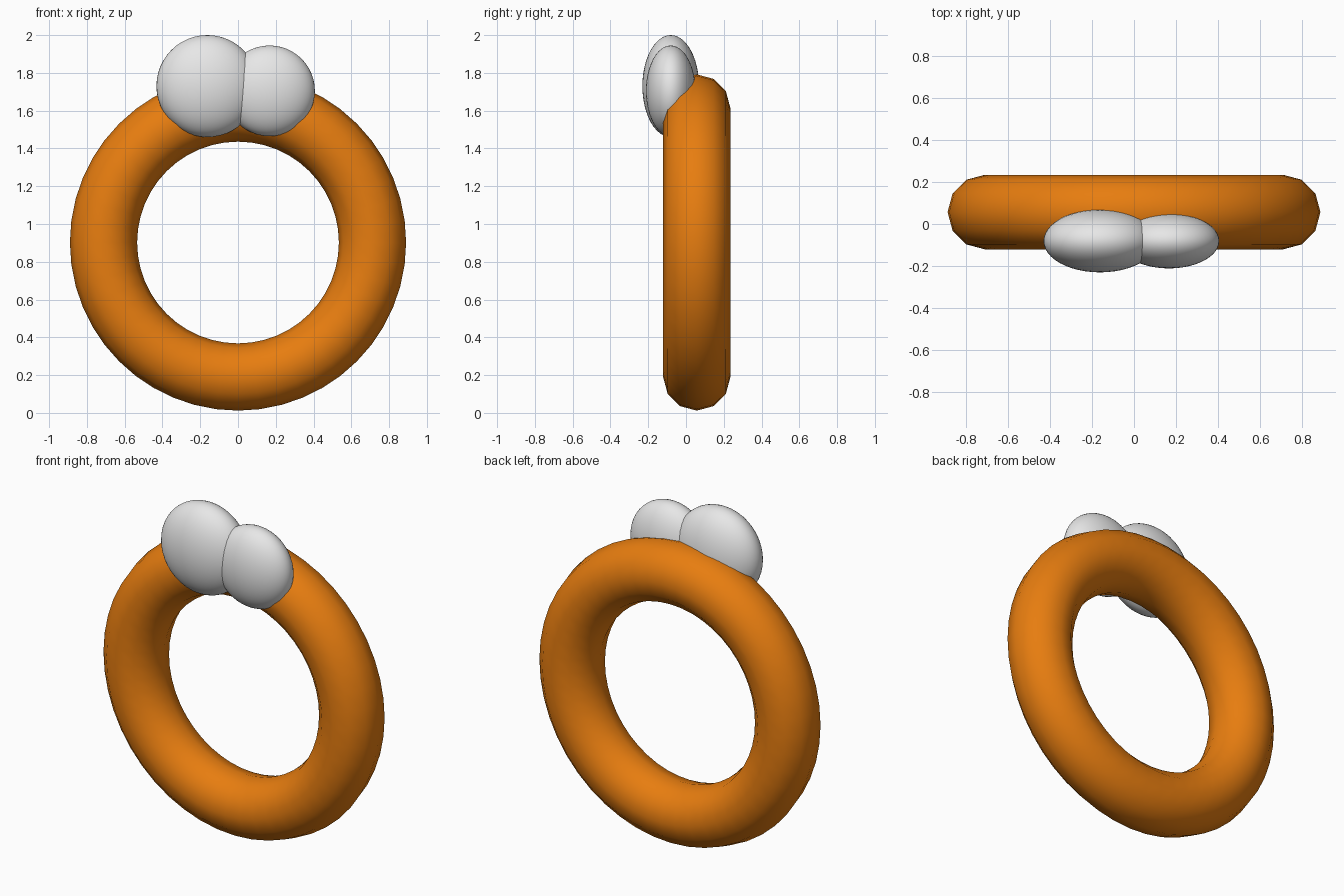
import bpy
import math

if "Cube" in bpy.data.objects:
    bpy.data.objects.remove(bpy.data.objects["Cube"])


def material(name, rgb):
    m = bpy.data.materials.new(name)
    m.diffuse_color = (*rgb, 1)
    m.use_nodes = True
    m.node_tree.nodes["Principled BSDF"].inputs["Base Color"].default_value = m.diffuse_color
    return m


orange = material("orange", (0.80, 0.205, 0.005))
white = material("white", (0.80, 0.80, 0.80))


def finish(name, mat):
    ob = bpy.context.object
    ob.name = name
    ob.data.materials.append(mat)
    bpy.ops.object.shade_smooth()


# Upright ring
bpy.ops.mesh.primitive_torus_add(
    major_segments=48, minor_segments=12, major_radius=0.712, minor_radius=0.178,
    location=(0, 0.057, 0.902), rotation=(math.pi / 2, 0, 0))
finish("ring", orange)

# Two flattened, overlapping balls on the upper front of the ring
for name, x, z, r, depth in (("large_ball", -0.162, 1.73, 0.27, 0.15),
                             ("small_ball", 0.167, 1.705, 0.24, 0.131)):
    bpy.ops.mesh.primitive_uv_sphere_add(segments=48, ring_count=24, radius=1,
                                         location=(x, -0.081, z))
    bpy.context.object.scale = (r, depth, r)
    finish(name, white)
